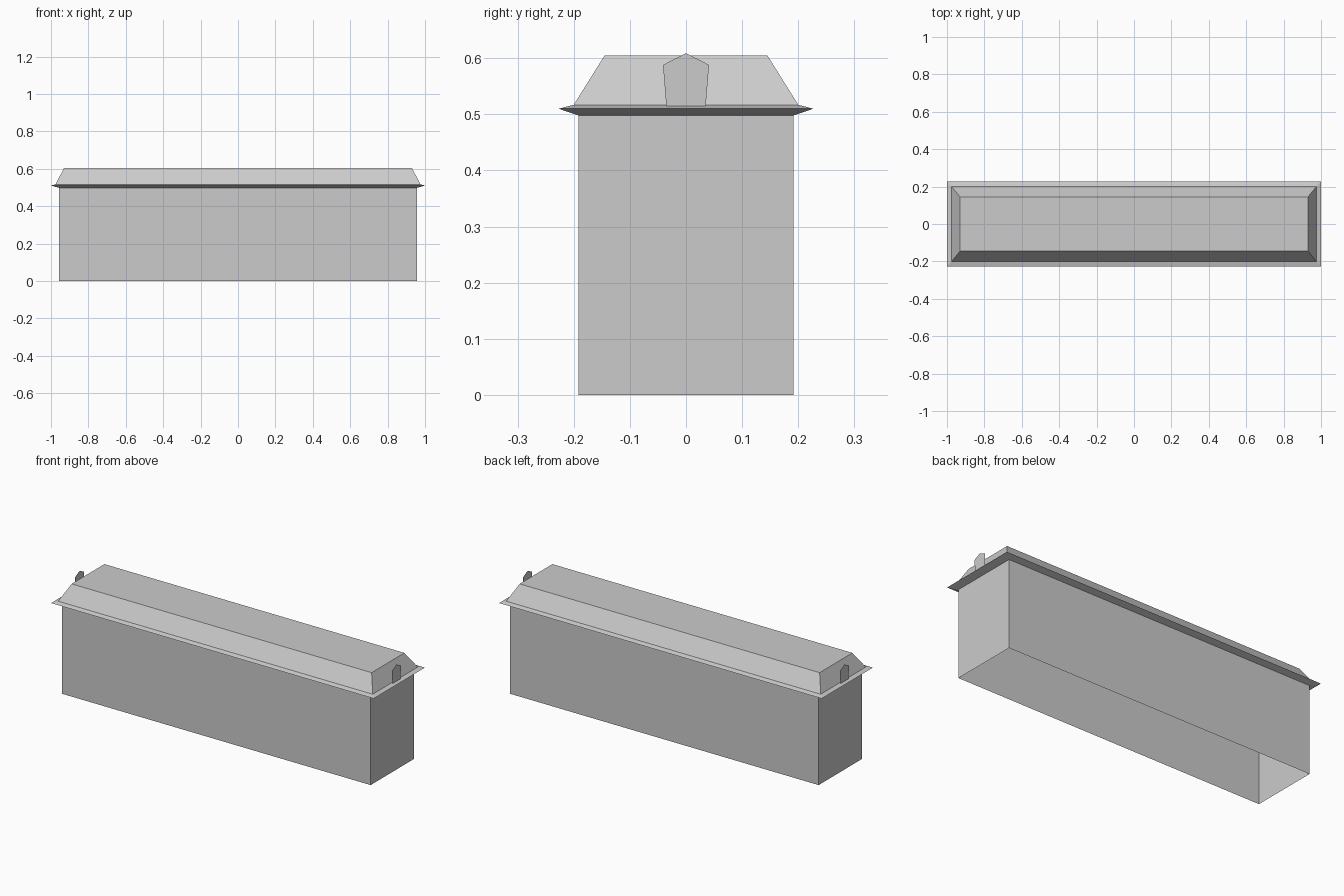
import bpy
import bmesh

cube = bpy.data.objects.get("Cube")
if cube:
    bpy.data.objects.remove(cube, do_unlink=True)

stone = bpy.data.materials.new("light grey stone")
stone.use_nodes = True
grey = (0.6, 0.6, 0.6, 1)
stone.diffuse_color = grey
stone.node_tree.nodes["Principled BSDF"].inputs["Base Color"].default_value = grey


def finish(name, bm):
    mesh = bpy.data.meshes.new(name)
    bm.to_mesh(mesh)
    bm.free()
    mesh.materials.append(stone)
    obj = bpy.data.objects.new(name, mesh)
    bpy.context.collection.objects.link(obj)
    return obj


def loft(name, sections, cap_top=False):
    """Join rectangular sections (half length, half width, height) upwards."""
    bm = bmesh.new()
    rings = []
    for hx, hy, z in sections:
        corners = [(-hx, -hy), (hx, -hy), (hx, hy), (-hx, hy)]
        rings.append([bm.verts.new((x, y, z)) for x, y in corners])
    for low, high in zip(rings, rings[1:]):
        for i in range(4):
            j = (i + 1) % 4
            bm.faces.new((low[i], low[j], high[j], high[i]))
    if cap_top:
        bm.faces.new(rings[-1])
    return finish(name, bm)


# Chest walls, open underneath
wall_top = (0.957, 0.192, 0.498)
loft("chest_walls", [(0.957, 0.192, 0), wall_top])

# Sharp overhanging rim
lid_base = (0.975, 0.2, 0.517)
loft("lid_rim", [wall_top, (1, 0.227, 0.51), lid_base])

# Sloping lid with a flat top
loft("lid", [lid_base, (0.93, 0.145, 0.605)], cap_top=True)

# Thin pointed plates standing on the rim at each end
outline = [(-0.035, 0.514), (0.035, 0.514), (0.041, 0.588),
           (0, 0.609), (-0.041, 0.588)]
for side, sign in (("left", 1), ("right", -1)):
    bm = bmesh.new()
    verts = [bm.verts.new((sign * 0.982, sign * y, z)) for y, z in outline]
    bm.faces.new(verts)
    finish(side + "_end_plate", bm)
